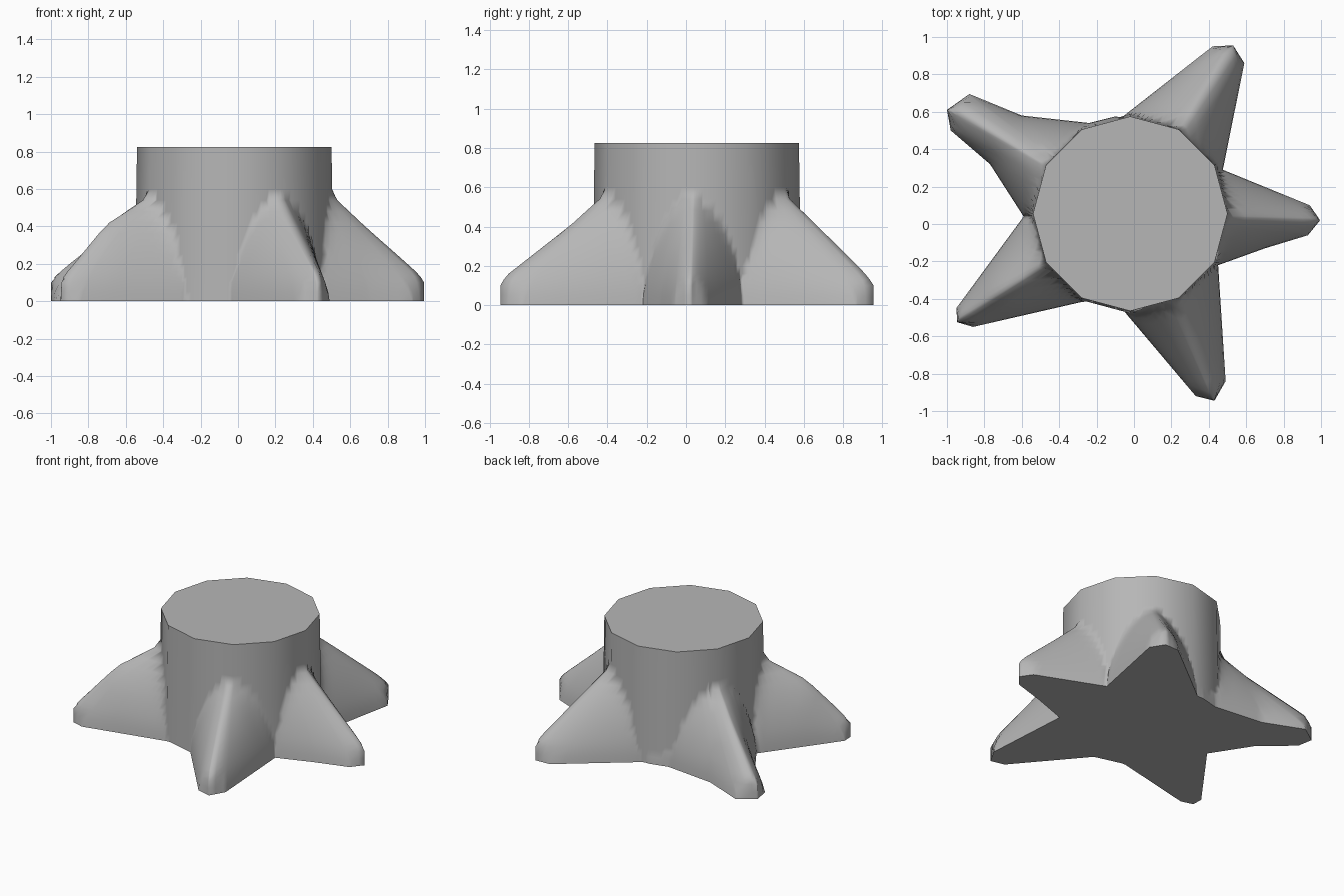
import bpy, bmesh
from math import pi, radians, cos, sin, atan2, hypot
from mathutils import Vector

if "Cube" in bpy.data.objects:
    bpy.data.objects.remove(bpy.data.objects["Cube"])

CX, CY = -0.02, 0.055        # trunk centre
TOP = 0.825

# footprint of each root: right edge, tip, left edge, and a ridge point (distance, height)
right_chains = [
    [(0.45, -0.22), (0.70, -0.13), (0.93, -0.06)],
    [(0.475, 0.29), (0.59, 0.86)],
    [(-0.04, 0.59), (-0.24, 0.54), (-0.60, 0.58), (-0.88, 0.695)],
    [(-0.59, 0.04), (-0.95, -0.45)],
    [(-0.25, -0.41), (-0.05, -0.47), (0.33, -0.92)],
]
tips = [(0.995, 0.02), (0.53, 0.955), (-1.0, 0.61), (-0.945, -0.525), (0.43, -0.945)]
left_chains = [
    [(0.475, 0.29), (0.94, 0.10)],
    [(-0.04, 0.59), (0.42, 0.95)],
    [(-0.59, 0.04), (-0.77, 0.32), (-0.98, 0.50)],
    [(-0.25, -0.41), (-0.86, -0.55)],
    [(0.45, -0.22), (0.49, -0.84)],
]
ridge_mids = [(0.70, 0.40), (0.70, 0.42), (0.70, 0.42), (0.80, 0.41), (0.70, 0.42)]


def polar(p):
    return atan2(p[1] - CY, p[0] - CX) % (2 * pi)


def interp(pts, x):
    if x <= pts[0][0]:
        return pts[0][1]
    for (a, b), (c, d) in zip(pts, pts[1:]):
        if x <= c:
            return b + (d - b) * (x - a) / max(c - a, 1e-6)
    return pts[-1][1]


def make_root(right, tip, left, mid):
    ang, length = polar(tip), hypot(tip[0] - CX, tip[1] - CY)
    c, s = cos(ang), sin(ang)

    def local(chain):
        pts = [((x - CX) * c + (y - CY) * s, (y - CY) * c - (x - CX) * s)
               for x, y in chain]
        return sorted(pts) + [(length, 0.0)]
    ridge = [(0.46, 0.66), (0.53, 0.56), mid, (length - 0.05, 0.165), (length, 0.11)]
    return ang, length, local(right), local(left), ridge


roots = [make_root(*r) for r in zip(right_chains, tips, left_chains, ridge_mids)]


def in_root(root, theta, r, z):
    # arched cross-section centred between the two edges
    ang, length, right, left, ridge = root
    u, v = r * cos(theta - ang), r * sin(theta - ang)
    if u > length:
        return False
    h = interp(ridge, u)
    if z >= h:
        return False
    a, b = interp(right, u), interp(left, u)
    w = (b - a) / 2 * (1 - (z / h) ** 1.6) ** 0.68
    return abs(v - (a + b) / 2) <= w + 1e-6


def trunk_radius(theta, z):
    r = 0.52 + 0.012 * (TOP - z) / TOP
    step = pi / 6
    return r * cos(step / 2) / cos(theta % step - step / 2)


def radius(theta, z):
    best = trunk_radius(theta, z)
    for root in roots:
        if cos(theta - root[0]) < 0.6 or z > 0.66:
            continue
        r = 1.2
        while r > best and not in_root(root, theta, r, z):
            r -= 0.008
        if r > best:
            lo, hi = r, r + 0.008
            for _ in range(8):
                mid = (lo + hi) / 2
                if in_root(root, theta, mid, z):
                    lo = mid
                else:
                    hi = mid
            best = lo
    return best


# columns: trunk corners, footprint corners and an even fill
angles = [k * pi / 6 for k in range(12)] + [polar(p) for p in tips]
for chain in right_chains + left_chains:
    angles += [polar(p) for p in chain]
angles += [radians(2.5 * k + 1.25) for k in range(144)]
columns = []
for a in sorted(angles):
    if not columns or a - columns[-1] > 0.004:
        columns.append(a)

# stump with spreading roots, lofted in horizontal rings
levels = [0, 0.05, 0.10, 0.13, 0.16, 0.20, 0.25, 0.30, 0.36, 0.42, 0.48, 0.54, 0.60, 0.66, TOP]
bm = bmesh.new()
rings, on_trunk = [], []
for z in levels:
    ring = []
    for a in columns:
        r = radius(a, z)
        ring.append(bm.verts.new((CX + r * cos(a), CY + r * sin(a), z)))
        on_trunk.append(r < trunk_radius(a, z) + 0.003)
    rings.append(ring)
n = len(columns)
for lo, hi in zip(rings, rings[1:]):
    for i in range(n):
        j = (i + 1) % n
        bm.faces.new((lo[i], lo[j], hi[j], hi[i]))

# smooth shading: round normals on the trunk, averaged normals on the roots
bm.normal_update()
normals = []
for v, trunk in zip(bm.verts, on_trunk):
    radial = Vector((v.co.x - CX, v.co.y - CY, 0)).normalized()
    normals.append(radial if trunk else v.normal.copy())

# flat top and bottom
bm.faces.new(rings[-1])
bm.faces.new(rings[0][::-1])
for f in bm.faces:
    f.smooth = True

mesh = bpy.data.meshes.new("tree_stump")
bm.to_mesh(mesh)
bm.free()
split = [None] * len(mesh.loops)
for p in mesh.polygons:
    for li in p.loop_indices:
        flat = len(p.vertices) > 4
        split[li] = p.normal.copy() if flat else normals[mesh.loops[li].vertex_index]
mesh.normals_split_custom_set(split)

grey = bpy.data.materials.new("dark_grey")
grey.diffuse_color = (0.47, 0.47, 0.47, 1)
grey.use_nodes = True
grey.node_tree.nodes["Principled BSDF"].inputs["Base Color"].default_value = grey.diffuse_color
mesh.materials.append(grey)
stump = bpy.data.objects.new("tree_stump", mesh)
bpy.context.collection.objects.link(stump)
